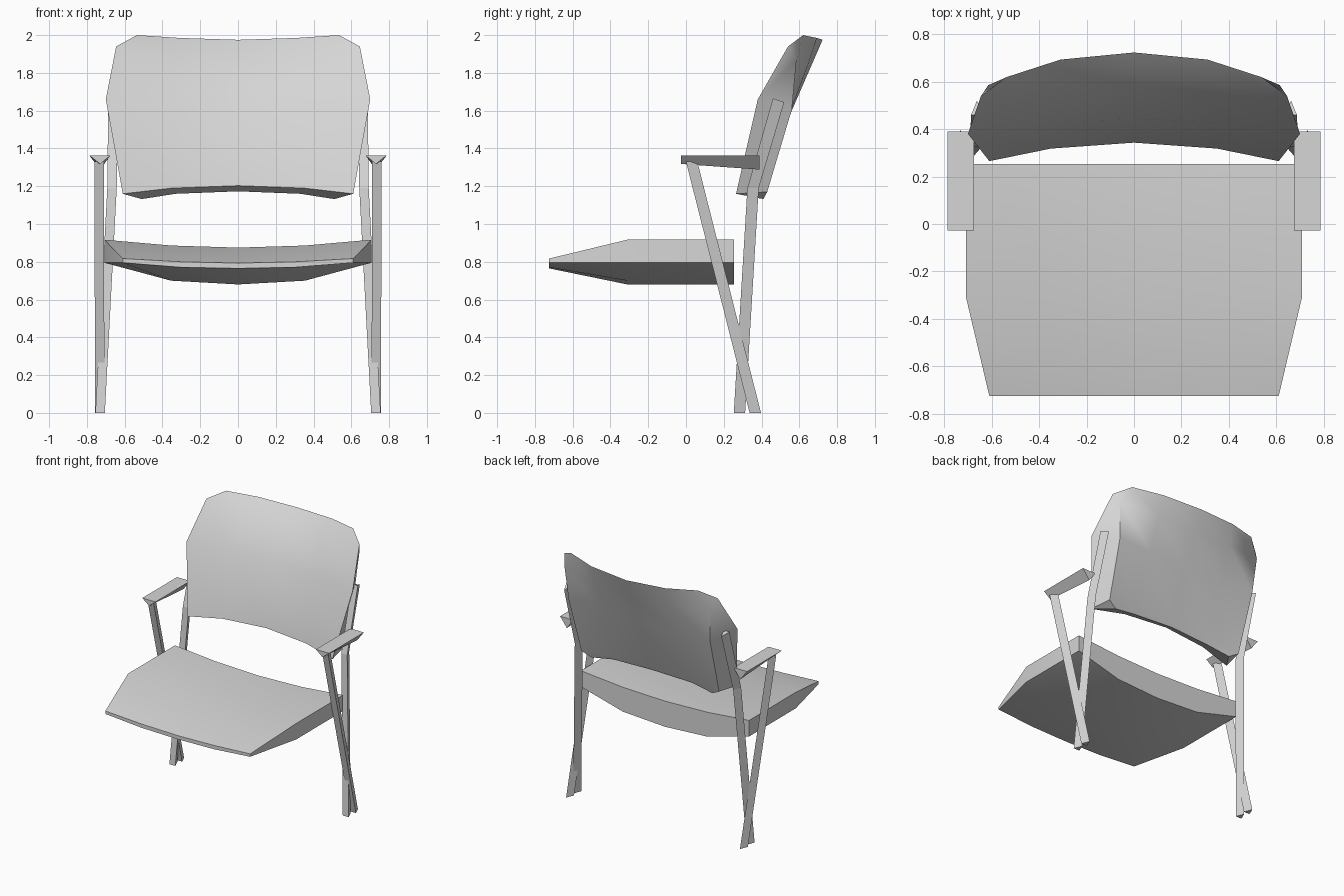
import bpy, bmesh, math

if "Cube" in bpy.data.objects:
    bpy.data.objects.remove(bpy.data.objects["Cube"], do_unlink=True)

GREY = (0.67, 0.67, 0.67, 1.0)
mat = bpy.data.materials.new("light grey")
mat.use_nodes = True
mat.diffuse_color = GREY
mat.node_tree.nodes["Principled BSDF"].inputs["Base Color"].default_value = GREY


def loft(name, rings, smooth=0, caps=None):
    """Join equal closed rings of points into a solid with capped ends."""
    bm = bmesh.new()
    loops = [[bm.verts.new(p) for p in ring] for ring in rings]
    n = len(loops[0])
    for a, b in zip(loops, loops[1:]):
        for i in range(n):
            j = (i + 1) % n
            bm.faces.new((a[i], a[j], b[j], b[i]))
    for end in (loops[0], loops[-1]):
        for cap in caps or [range(n)]:
            bm.faces.new([end[i] for i in cap])
    bmesh.ops.recalc_face_normals(bm, faces=bm.faces)
    mesh = bpy.data.meshes.new(name)
    bm.to_mesh(mesh)
    bm.free()
    mesh.materials.append(mat)
    obj = bpy.data.objects.new(name, mesh)
    bpy.context.collection.objects.link(obj)
    if smooth:
        bpy.ops.object.select_all(action='DESELECT')
        obj.select_set(True)
        bpy.context.view_layer.objects.active = obj
        bpy.ops.object.shade_smooth_by_angle(angle=math.radians(smooth))


def flip(p):
    return (-p[0], p[1], p[2])


def bar(name, path, side, width=0.05, depth=0.06):
    """Triangular bar along a path: flat front, ridge at the rear."""
    corners = ((-0.5, -0.5), (0.5, -0.5), (0, 0.5))
    loft(name, [[(side * (x + cx * width), y + cy * depth, z - cy * drop)
                 for cx, cy in corners] for x, y, z, drop in path])


# Seat: dished sections from back to front
def seat_section(y, w, top, bottom):
    upper = [(k * w / 2, y, top[abs(k)]) for k in (-2, -1, 0, 1, 2)]
    lower = [(k * w / 2, y, bottom[abs(k)]) for k in (2, 1, 0, -1, -2)]
    return upper + lower


top, bottom = (0.875, 0.886, 0.917), (0.68, 0.70, 0.795)
loft("seat", [
    seat_section(0.253, 0.708, top, bottom),
    seat_section(-0.31, 0.708, top, bottom),
    seat_section(-0.725, 0.61, (0.793, 0.80, 0.817), (0.765, 0.771, 0.795)),
], smooth=25)

# Backrest: edge, halfway and centre points, up the front and down the rear
rows = [
    ((0.61, 0.265, 1.16), (0.35, 0.318, 1.19), (0, 0.343, 1.203)),
    ((0.70, 0.38, 1.66), (0.35, 0.425, 1.66), (0, 0.445, 1.66)),
    ((0.645, 0.54, 1.94), (0.33, 0.60, 1.90), (0, 0.63, 1.89)),
    ((0.535, 0.62, 2.0), (0.31, 0.693, 1.985), (0, 0.723, 1.975)),
    ((0.615, 0.585, 1.87), (0.32, 0.645, 1.84), (0, 0.66, 1.83)),
    ((0.595, 0.56, 1.605), (0.32, 0.555, 1.60), (0, 0.56, 1.60)),
    ((0.58, 0.43, 1.17), (0.34, 0.412, 1.185), (0, 0.42, 1.195)),
    ((0.51, 0.41, 1.132), (0.33, 0.40, 1.16), (0, 0.41, 1.173)),
]
columns = [[row[i] for row in rows] for i in range(3)]
mirrored = [[flip(p) for p in col] for col in columns[:2]]
loft("backrest", columns + mirrored[::-1], smooth=35,
     caps=((0, 6, 7), (0, 1, 5, 6), (1, 2, 4, 5), (2, 3, 4)))

# Arms and crossed legs on both sides
for side, label in ((1, "left"), (-1, "right")):
    loft(label + "_armrest", [
        [(side * 0.675, y, 1.363), (side * 0.787, y, 1.363), (side * 0.73, y, z)]
        for y, z in ((-0.027, 1.318), (0.39, 1.288))])
    bar(label + "_front_leg", [(0.732, 0.367, 0, 0), (0.735, 0.03, 1.33, 0)], side)
    bar(label + "_rear_leg", [(0.73, 0.283, 0, 0), (0.667, 0.355, 1.19, 0),
                              (0.662, 0.49, 1.655, 0.02)], side)
